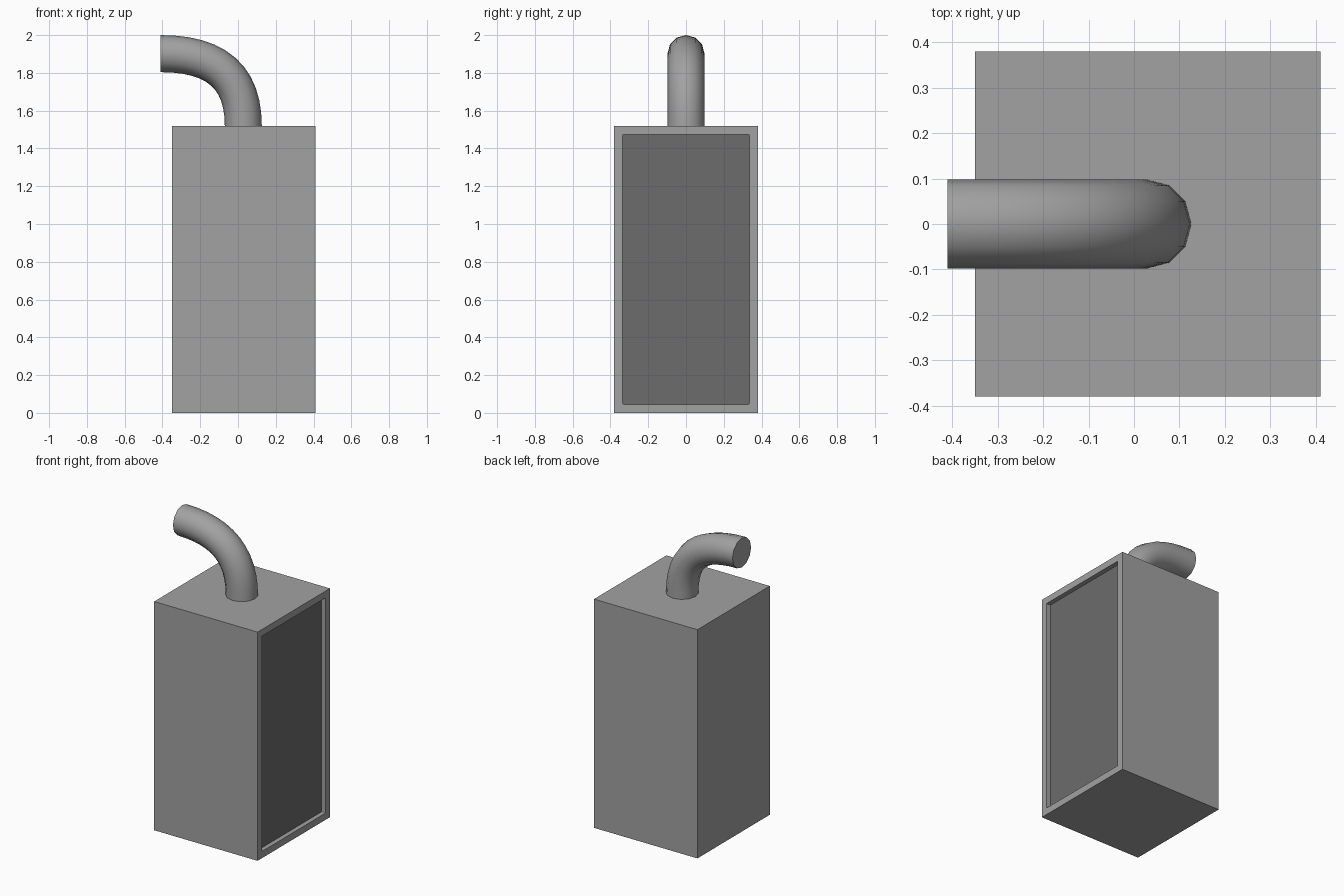
import bpy, bmesh, math
from mathutils import Vector, Matrix

if "Cube" in bpy.data.objects:
    bpy.data.objects.remove(bpy.data.objects["Cube"])


def material(name, v):
    m = bpy.data.materials.new(name)
    m.diffuse_color = (v, v, v, 1)
    m.use_nodes = True
    m.node_tree.nodes["Principled BSDF"].inputs["Base Color"].default_value = m.diffuse_color
    return m


grey = material("cabinet_grey", 0.36)
dark = material("panel_dark", 0.15)

# Cabinet: box with a shallow, slightly round-cornered recess on the +x side
me = bpy.data.meshes.new("cabinet")
cabinet = bpy.data.objects.new("cabinet", me)
bpy.context.collection.objects.link(cabinet)
bm = bmesh.new()
bmesh.ops.create_cube(bm, size=1, matrix=Matrix.Translation((0.03, 0, 0.76))
                      @ Matrix.Diagonal((0.76, 0.76, 1.52, 1)))
side = max(bm.faces, key=lambda f: f.calc_center_median().x)
bmesh.ops.inset_region(bm, faces=[side], thickness=0.045, use_even_offset=True)
panel = bmesh.ops.extrude_discrete_faces(bm, faces=[side])["faces"][0]
bmesh.ops.translate(bm, verts=panel.verts, vec=(-0.03, 0, 0))
bm.normal_update()
corners = [e for v in panel.verts for e in v.link_edges if e not in panel.edges[:]]
bmesh.ops.bevel(bm, geom=corners, offset=0.006, segments=2, profile=0.5, affect='EDGES')

# Darker recessed panel
me.materials.append(grey)
me.materials.append(dark)
bm.normal_update()
for f in bm.faces:
    if f.normal.x > 0.9 and f.calc_center_median().x < 0.395:
        f.material_index = 1
bm.to_mesh(me)
bm.free()

# Bent flue pipe: twelve-sided tube swept along a quarter bend
cu = bpy.data.curves.new("flue_pipe", 'CURVE')
cu.dimensions = '3D'
cu.bevel_depth = 0.098
cu.bevel_resolution = 4
cu.resolution_u = 12
cu.use_fill_caps = True
cu.materials.append(grey)
sp = cu.splines.new('BEZIER')
sp.bezier_points.add(1)
path = [((0.028, 0, 1.52), (0, 0, 0.255)), ((-0.41, 0, 1.902), (-0.30, 0, 0))]
for p, (co, d) in zip(sp.bezier_points, path):
    p.handle_left_type = p.handle_right_type = 'FREE'
    p.co = co
    p.handle_left = Vector(co) - Vector(d)
    p.handle_right = Vector(co) + Vector(d)
pipe = bpy.data.objects.new("flue_pipe", cu)
bpy.context.collection.objects.link(pipe)
bpy.context.view_layer.objects.active = pipe
pipe.select_set(True)
bpy.ops.object.convert(target='MESH')
bpy.ops.object.shade_smooth_by_angle(angle=math.radians(40))
